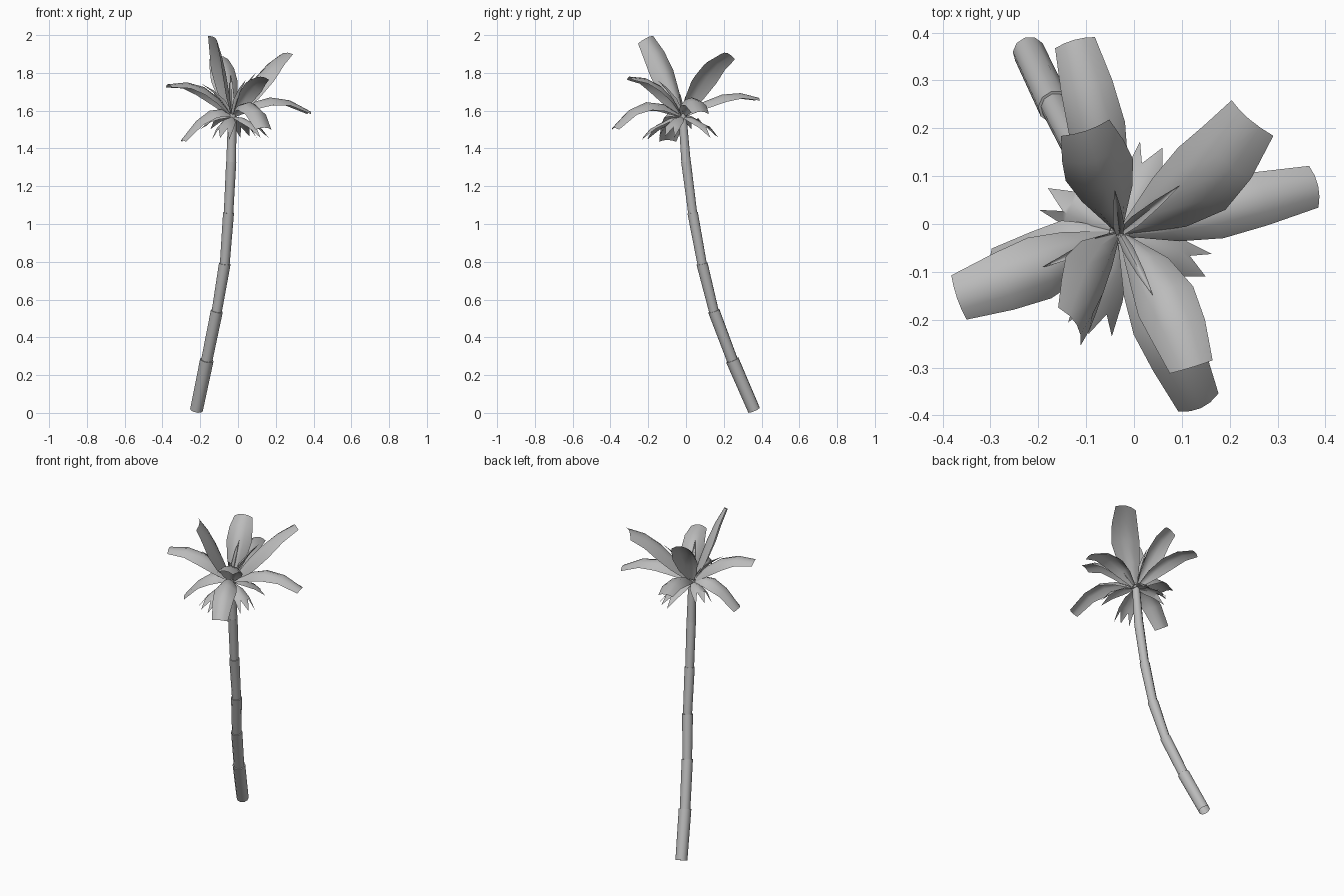
import bpy, bmesh, math
from mathutils import Vector

cube = bpy.data.objects.get("Cube")
if cube:
    bpy.data.objects.remove(cube, do_unlink=True)

grey = bpy.data.materials.new("plain_grey")
grey.use_nodes = True
grey.diffuse_color = (0.5, 0.5, 0.5, 1)
grey.node_tree.nodes["Principled BSDF"].inputs["Base Color"].default_value = (0.5, 0.5, 0.5, 1)

UP = Vector((0, 0, 1))
CROWN = Vector((-0.03, -0.02, 1.57))


def finish(bm, name):
    """Turn a bmesh into a smooth shaded object."""
    mesh = bpy.data.meshes.new(name)
    bm.to_mesh(mesh)
    bm.free()
    mesh.materials.append(grey)
    obj = bpy.data.objects.new(name, mesh)
    bpy.context.collection.objects.link(obj)
    bpy.ops.object.select_all(action="DESELECT")
    obj.select_set(True)
    bpy.context.view_layer.objects.active = obj
    bpy.ops.object.shade_smooth_by_angle(angle=math.radians(50))


def bridge(bm, a, b, closed):
    """Join two rows of vertices with quads."""
    n = len(a)
    for i in range(n if closed else n - 1):
        j = (i + 1) % n
        bm.faces.new((a[i], a[j], b[j], b[i]))


def make_trunk(points, starts, lips, sides=10):
    """Curved open trunk of stacked sections, each ending in a small lip."""
    points = [Vector(p) for p in points]
    last = len(points) - 1

    def ring(bm, i, radius):
        d = (points[min(i + 1, last)] - points[max(i - 1, 0)]).normalized()
        u = Vector((0, 1, 0)).cross(d).normalized()
        v = d.cross(u)
        angles = [math.tau * k / sides for k in range(sides)]
        return [bm.verts.new(points[i] + radius * (u * math.cos(a) + v * math.sin(a)))
                for a in angles]

    bm = bmesh.new()
    previous = None
    for i in range(last):
        low, high = ring(bm, i, starts[i]), ring(bm, i + 1, lips[i])
        if previous:
            bridge(bm, previous, low, True)
        bridge(bm, low, high, True)
        previous = high
    finish(bm, "trunk")


def make_leaf(name, mid, tip, half, profile, side=None, arch=0.72, jag=0.0):
    """Arched leaf that runs from the crown through mid to tip."""
    mid, tip = Vector(mid), Vector(tip)
    control = 2 * mid - (CROWN + tip) / 2
    bm = bmesh.new()
    previous = None
    steps = len(profile) - 1
    for k, width in enumerate(profile):
        t = k / steps
        centre = CROWN * (1 - t) ** 2 + control * 2 * t * (1 - t) + tip * t * t
        d = ((control - CROWN) * (1 - t) + (tip - control) * t).normalized()
        across = Vector(side) if side else d.cross(UP)
        across = (across - d * across.dot(d)).normalized()
        normal = across.cross(d)
        depth = arch * (1.35 - 0.85 * t)  # the fold flattens towards the tip
        row = []
        for c in range(-2, 3):
            u = c / 2
            p = centre + half * width * (across * u - normal * depth * u * u)
            # saw-tooth end on the short leaves
            if k == steps and c % 2:
                p -= d * jag
            row.append(bm.verts.new(p))
        if previous:
            bridge(bm, previous, row, False)
        previous = row
    finish(bm, name)


# Leaning trunk
make_trunk(
    [(-0.22, 0.36, 0.015), (-0.165, 0.245, 0.28), (-0.112, 0.147, 0.54),
     (-0.07, 0.085, 0.79), (-0.05, 0.035, 1.06), (-0.036, 0.0, 1.33), (-0.03, -0.02, 1.59)],
    [0.034, 0.03, 0.027, 0.026, 0.025, 0.026],
    [0.036, 0.032, 0.031, 0.029, 0.027, 0.022])

# Long blunt fronds: middle, tip, half width, optional sideways direction
BLUNT = (0.12, 0.75, 1.0, 0.92, 0.72)
fronds = {
    "back_frond": ((-0.075, 0.19, 1.685), (-0.125, 0.385, 1.668), 0.06, None),
    "back_upright_frond": ((-0.06, 0.075, 1.785), (-0.1, 0.195, 1.89), 0.074, None),
    "back_left_frond": ((0.11, 0.075, 1.79), (0.24, 0.22, 1.905), 0.082, (0.7, -0.68, 0.22)),
    "left_frond": ((0.17, 0.03, 1.67), (0.385, 0.08, 1.595), 0.062, None),
    "front_raised_frond": ((0.055, -0.14, 1.735), (0.12, -0.3, 1.78), 0.065, None),
    "front_low_frond": ((0.06, -0.21, 1.645), (0.14, -0.385, 1.51), 0.064, None),
    "right_frond": ((-0.18, -0.085, 1.725), (-0.37, -0.155, 1.74), 0.068, None),
    "right_low_frond": ((-0.15, -0.06, 1.6), (-0.3, -0.1, 1.445), 0.065, None),
    "top_frond": ((-0.07, -0.11, 1.81), (-0.12, -0.21, 1.985), 0.07, (-0.45, 0.7, 0.42)),
}
for name, (mid, tip, half, side) in fronds.items():
    make_leaf(name, mid, tip, half, BLUNT, side)

# Short drooping leaves with ragged ends
RAGGED = (0.15, 0.8, 1.0, 1.0)
ragged_tips = [(0.15, -0.11, 1.465), (-0.18, 0.075, 1.51), (0.06, 0.16, 1.465), (-0.095, -0.23, 1.455)]
for i, tip in enumerate(ragged_tips):
    mid = CROWN.lerp(Vector(tip), 0.5) + UP * 0.03
    make_leaf(f"ragged_leaf_{i + 1}", mid, tip, 0.048, RAGGED, arch=0.55, jag=0.07)

# Thin folded young leaves in the middle
SPIKE = (0.5, 1.0, 0.7, 0.05)
for i, tip in enumerate([(0.095, 0.08, 1.8), (0.04, -0.15, 1.76), (-0.19, -0.09, 1.74), (-0.04, 0.07, 1.79)]):
    mid = CROWN.lerp(Vector(tip), 0.5) + UP * 0.02
    make_leaf(f"young_leaf_{i + 1}", mid, tip, 0.012, SPIKE, arch=-1.2)
